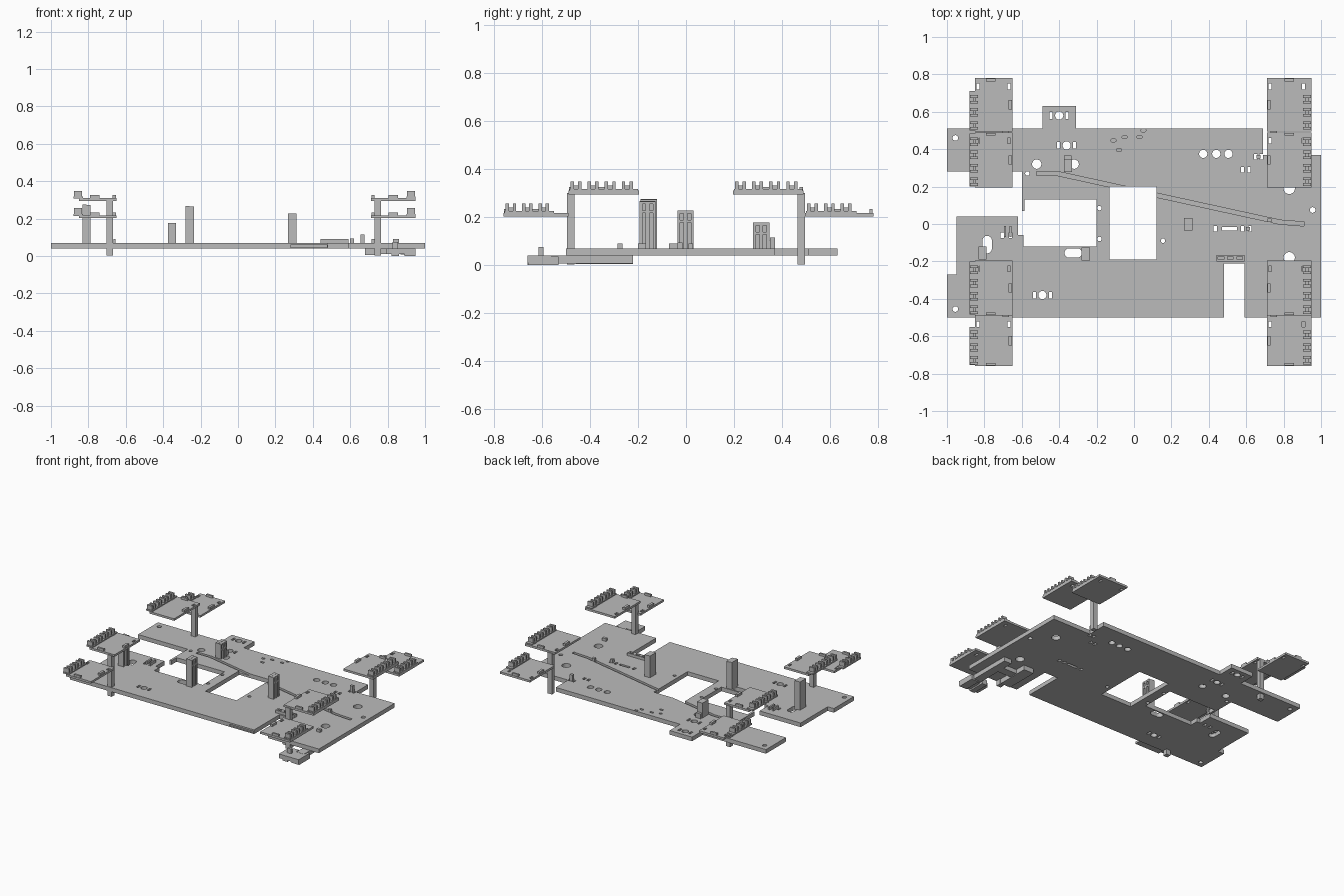
import bpy
import bmesh
from math import cos, sin, pi, hypot

if "Cube" in bpy.data.objects:
    bpy.data.objects.remove(bpy.data.objects["Cube"])

GREY = (0.5, 0.5, 0.5, 1)
grey = bpy.data.materials.new("matte grey")
grey.use_nodes = True
grey.diffuse_color = GREY
grey.node_tree.nodes["Principled BSDF"].inputs["Base Color"].default_value = GREY


def prism(bm, pts, z0, z1):
    """Extrude a flat outline from z0 to z1."""
    face = bm.faces.new([bm.verts.new((x, y, z0)) for x, y in pts])
    top = bmesh.ops.extrude_face_region(bm, geom=[face])["geom"]
    for v in top:
        if isinstance(v, bmesh.types.BMVert):
            v.co.z = z1


def box(bm, x0, x1, y0, y1, z0, z1):
    prism(bm, [(x0, y0), (x1, y0), (x1, y1), (x0, y1)], z0, z1)


def slot(bm, x, y, w, h, z0, z1):
    box(bm, x - w / 2, x + w / 2, y - h / 2, y + h / 2, z0, z1)


def capsule(bm, x, y, r, z0, z1, dx=0, dy=0):
    """Round or oval prism."""
    pts = []
    for i in range(24):
        a = (i + 0.5) * pi / 12
        c, s = cos(a), sin(a)
        pts.append((x + r * c + (dx if c > 0 else -dx),
                    y + r * s + (dy if s > 0 else -dy)))
    prism(bm, pts, z0, z1)


def make(name, bm):
    bmesh.ops.recalc_face_normals(bm, faces=bm.faces)
    mesh = bpy.data.meshes.new(name)
    bm.to_mesh(mesh)
    bm.free()
    mesh.materials.append(grey)
    obj = bpy.data.objects.new(name, mesh)
    bpy.context.scene.collection.objects.link(obj)
    return obj


def cut(obj, bm):
    """Subtract a set of prisms and drop the cutter."""
    cutter = make("cutter", bm)
    cutter.hide_render = True
    mod = obj.modifiers.new("cut", "BOOLEAN")
    mod.operation = "DIFFERENCE"
    mod.solver = "EXACT"
    mod.object = cutter
    bpy.context.view_layer.objects.active = obj
    bpy.ops.object.modifier_apply(modifier=mod.name)
    bpy.data.objects.remove(cutter)


# Base plate with its stepped outline
Z0, Z1 = 0.04, 0.07
outline = [(-1, .51), (-.49, .51), (-.49, .63), (-.31, .63), (-.31, .51),
           (.69, .51), (.69, .37), (1, .37), (1, -.5), (.59, -.5),
           (.59, -.21), (.48, -.21), (.48, -.5), (-1, -.5), (-1, -.27),
           (-.95, -.27), (-.95, .04), (-.62, .04), (-.62, -.06),
           (-.59, -.06), (-.59, -.12), (-.2, -.12), (-.2, .13),
           (-.585, .13), (-.585, .07), (-.6, .07), (-.6, .28), (-1, .28)]
bm = bmesh.new()
prism(bm, outline, Z0, Z1)
base = make("base_plate", bm)

# Window, round holes, ovals and slots through the plate
bm = bmesh.new()
lo, hi = 0, .12
box(bm, -.13, .12, -.19, .2, lo, hi)
for r, spots in ((.015, [(-.955, .46), (-.955, -.455), (.955, .075)]),
                 (.012, [(-.57, .27), (.155, -.09), (-.185, .085), (-.185, -.08)]),
                 (.025, [(-.52, .32), (-.32, .32)]),
                 (.022, [(.37, .375), (.44, .375), (.505, .375)]),
                 (.03, [(.83, .19), (.83, -.18)])):
    for x, y in spots:
        capsule(bm, x, y, r, lo, hi)
for x, y in ((-.4, .58), (-.36, .42), (-.49, -.38)):
    capsule(bm, x, y, .022, lo, hi)
    for side in (-.043, .043):
        slot(bm, x + side, y, .016, .035, lo, hi)
for x, y in ((.65, .36), (.68, .36), (.58, .29), (.615, .29),
             (.435, -.025), (.58, -.025), (.62, -.025), (-.705, -.06), (-.66, -.06)):
    slot(bm, x, y, .018, .028, lo, hi)
slot(bm, .51, -.025, .08, .018, lo, hi)
capsule(bm, -.325, -.155, .025, lo, hi, dx=.022)
capsule(bm, -.785, -.11, .025, lo, hi, dy=.022)
for x, y in ((-.11, .447), (-.05, .465), (.03, .465), (.05, .5), (-.08, .395)):
    capsule(bm, x, y, .008, .055, hi, dx=.006)
cut(base, bm)

# Long shallow groove running across the top
path = [(-.52, .27), (-.41, .27), (.78, .01), (.91, 0)]
bm = bmesh.new()
upper, lower = [], []
for i, (x, y) in enumerate(path):
    ax, ay = path[max(i - 1, 0)]
    bx, by = path[min(i + 1, len(path) - 1)]
    n = hypot(bx - ax, by - ay)
    ox, oy = -(by - ay) / n * .011, (bx - ax) / n * .011
    upper.append((x + ox, y + oy))
    lower.append((x - ox, y - oy))
prism(bm, lower + upper[::-1], .056, hi)
cut(base, bm)

# Shallow recess in the front edge
bm = bmesh.new()
box(bm, .28, .475, -.52, -.49, .045, .058)
cut(base, bm)


def tower(name, x, y, top, w=.045, d=.068):
    """Upright holder: back wall, three ribs, top and middle caps."""
    bm = bmesh.new()
    x0, x1, y0, y1 = x - w / 2, x + w / 2, y - d / 2, y + d / 2
    box(bm, x0, x0 + w * .5, y0, y1, Z1 - .005, top)
    for c, t in ((y0 + .006, .012), (y, .016), (y1 - .006, .012)):
        box(bm, x0 + w * .4, x1, c - t / 2, c + t / 2, Z1 - .005, top - .003)
    for z in (top - .05, top - .012):
        box(bm, x0 + w * .4, x1 - .001, y0 + .002, y1 - .002, z, z + .011)
    make(name, bm)


tower("tower_back", -.353, .313, .178)
tower("tower_middle", -.258, -.16, .267)
tower("tower_right", -.81, -.155, .275)
tower("tower_left", .29, -.002, .228)


def clip_row(bm, x0, x1, y0, y1, z, count):
    """Row of upright U-shaped clips on a thin rail."""
    box(bm, x0, x1, y0, y1, z - .003, z + .008)
    pitch = (y1 - y0) / count
    for i in range(count):
        a = y0 + i * pitch
        for off in (.004, pitch * .5):
            box(bm, x0 + .004, x1 - .004, a + off, a + off + .014, z, z + .038)
        box(bm, x0 + .018, x1 - .018, a + .01, a + pitch * .5 + .005, z, z + .022)


# Four stepped platforms on slim posts
for side, sx, outer, inner in (("right", -1, -.88, -.65), ("left", 1, .95, .71)):
    for end, sy in (("front", -1), ("back", 1)):
        name = end + "_" + side
        # deck span, clip span, top height
        high = (.195, .49, .2, .485, .31)
        low = (.495, .78, .5, .71, .218) if sy > 0 else (.49, .76, .55, .755, .218)
        edge = outer + .03 if sx < 0 else outer
        deck, holes, clips = bmesh.new(), bmesh.new(), bmesh.new()
        for (d0, d1, c0, c1, z), count in ((high, 4), (low, 3)):
            y0, y1 = sorted((sy * d0, sy * d1))
            t0, t1 = sorted((sy * c0, sy * c1))
            xa, xb = sorted((edge, inner))
            box(deck, xa, xb, y0, y1, z - .015, z)
            for x in (outer - sx * .045, inner + sx * .018):
                slot(holes, x, y1 - .045, .016, .03, z - .03, z + .02)
            xa, xb = sorted((outer, outer - sx * .05))
            clip_row(clips, xa, xb, t0, t1, z, count)
            # Small upstand tabs at the end and inner side
            ty = sy * (d1 - .01)
            slot(clips, (outer + inner) / 2, ty, .05, .014, z - .002, z + .016)
            slot(clips, inner + sx * .012, (y0 + y1) / 2, .018, .05, z - .002, z + .016)
        plate = make("platform_" + name, deck)
        cut(plate, holes)
        make("clips_" + name, clips)
        post = bmesh.new()
        px = -.685 if sx < 0 else .748
        slot(post, px, sy * .48, .034, .032, .002, .3)
        make("post_" + name, post)

# Hanging bracket under the front left corner
bm = bmesh.new()
box(bm, .79, .95, -.66, -.56, .01, .04)
box(bm, .82, .86, -.66, -.53, 0, .038)
box(bm, .89, .95, -.655, -.53, 0, .037)
box(bm, .87, .93, -.57, -.22, .008, .041)
box(bm, .68, .76, -.46, -.22, .005, .041)
box(bm, .74, .89, -.36, -.3, .01, .041)
slot(bm, .84, -.603, .03, .02, .03, .075)
make("hanging_bracket", bm)

# Raised ledge beside the front notch, with two recesses
bm = bmesh.new()
box(bm, .44, .59, -.2, -.167, .065, .09)
ledge = make("raised_ledge", bm)
bm = bmesh.new()
for x in (.465, .515, .565):
    slot(bm, x, -.183, .03, .016, .075, .12)
cut(ledge, bm)

# Small studs and stops on the plate
bm = bmesh.new()
for x, y, w, d, top in ((.665, .36, .022, .02, .115), (.725, .02, .02, .02, .09),
                        (.845, -.275, .03, .02, .09), (.61, -.025, .02, .02, .095),
                        (-.66, -.04, .012, .06, .09), (-.69, -.04, .012, .06, .09),
                        (-.353, .355, .04, .02, .105)):
    slot(bm, x, y, w, d, .06, top)
make("studs", bm)
